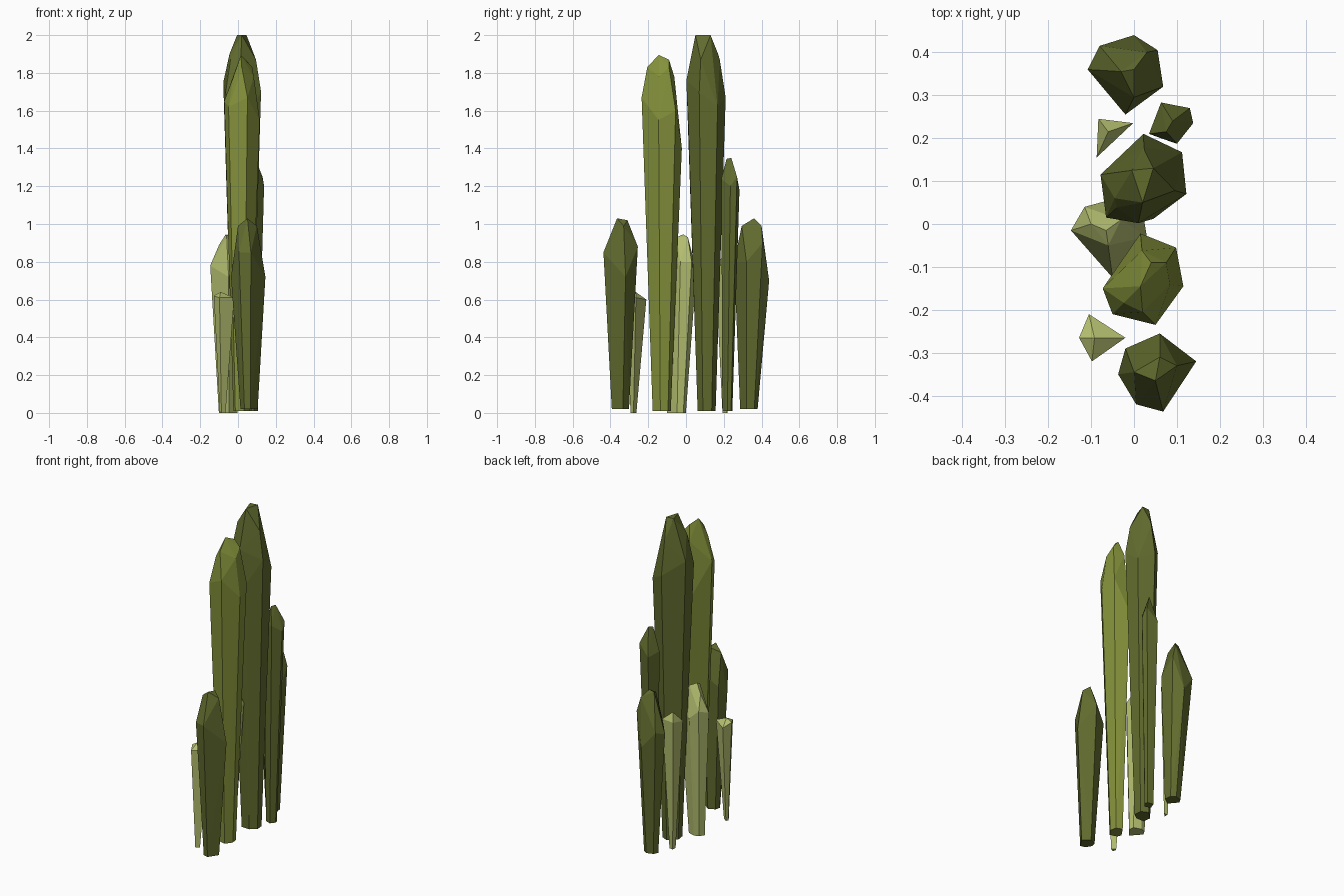
import bpy, bmesh


def material(name, srgb):
    m = bpy.data.materials.new(name)
    m.diffuse_color = [((c + 0.055) / 1.055) ** 2.4 for c in srgb] + [1]
    return m


DARK = material("dark olive", (0.38, 0.42, 0.18))
MID = material("mid olive", (0.52, 0.57, 0.23))
LIGHT = material("pale green", (0.71, 0.75, 0.44))


def stalk(name, mat, belly, base, foot, z0, crown, shoulder=None):
    """Faceted stalk: the hull of a narrow foot, a wide belly ring and a crown.
    base = foot centre, foot = foot size relative to the belly,
    shoulder = (height, scale) of an extra ring between belly and crown."""
    n = len(belly)
    cx = sum(p[0] for p in belly) / n
    cy = sum(p[1] for p in belly) / n
    pts = list(belly) + list(crown)
    pts += [(base[0] + (x - cx) * foot, base[1] + (y - cy) * foot, z0) for x, y, z in belly]
    if shoulder:
        sz, k = shoulder
        pts += [(cx + (x - cx) * k, cy + (y - cy) * k, sz) for x, y, z in belly[::2]]
    bm = bmesh.new()
    for p in pts:
        bm.verts.new(p)
    res = bmesh.ops.convex_hull(bm, input=bm.verts)
    loose = [v for v in bm.verts if not v.link_faces]
    bmesh.ops.delete(bm, geom=loose, context='VERTS')
    bmesh.ops.recalc_face_normals(bm, faces=bm.faces)
    me = bpy.data.meshes.new(name)
    bm.to_mesh(me)
    bm.free()
    me.materials.append(mat)
    bpy.context.collection.objects.link(bpy.data.objects.new(name, me))


# Two tall stalks in the middle
stalk("tallest_stalk", DARK,
      [(0.022, 0.21, 1.67), (0.112, 0.167, 1.62), (0.122, 0.07, 1.70),
       (0.045, 0.012, 1.55), (-0.065, 0.015, 1.70), (-0.078, 0.115, 1.75)],
      (0.025, 0.103), 0.48, 0.01,
      [(-0.005, 0.125, 2.0), (0.045, 0.13, 2.0), (0.02, 0.05, 2.0),
       (0.025, 0.17, 1.9), (-0.045, 0.06, 1.9), (0.01, 0.002, 1.76)], (1.87, 0.72))
stalk("second_tall_stalk", MID,
      [(0.015, -0.022, 1.40), (0.098, -0.055, 1.60), (0.115, -0.145, 1.55),
       (0.05, -0.235, 1.67), (-0.05, -0.21, 1.62), (-0.073, -0.15, 1.65)],
      (0.02, -0.132), 0.45, 0.01,
      [(0.015, -0.145, 1.895), (0.04, -0.09, 1.87), (0.02, -0.205, 1.83),
       (0.075, -0.09, 1.83)], (1.78, 0.65))

# Dark outer stalks at both ends, and the slim one
stalk("front_stalk", DARK,
      [(0.06, -0.255, 0.88), (0.145, -0.32, 0.72), (0.068, -0.437, 0.85),
       (0.005, -0.42, 0.85), (-0.037, -0.35, 0.72), (-0.02, -0.29, 0.80)],
      (0.05, -0.347), 0.5, 0.02,
      [(0.05, -0.365, 1.03), (0.06, -0.31, 1.02), (0.00, -0.345, 0.99),
       (0.10, -0.33, 0.99)])
stalk("back_stalk", DARK,
      [(-0.08, 0.415, 0.80), (0.0, 0.44, 0.70), (0.055, 0.405, 0.90),
       (0.068, 0.32, 0.80), (-0.02, 0.255, 0.80), (-0.108, 0.36, 0.78)],
      (0.0, 0.342), 0.5, 0.02,
      [(0.0, 0.36, 1.03), (-0.03, 0.355, 1.02), (0.03, 0.40, 0.99),
       (0.0, 0.295, 0.99)])
stalk("slim_stalk", DARK,
      [(0.035, 0.21, 1.20), (0.063, 0.283, 1.18), (0.13, 0.27, 1.25),
       (0.138, 0.235, 1.20), (0.10, 0.187, 1.24)],
      (0.08, 0.22), 0.55, 0.01,
      [(0.09, 0.24, 1.35), (0.075, 0.215, 1.345), (0.11, 0.25, 1.30)])

# Pale young stalks on the left side
stalk("pale_middle_stalk", LIGHT,
      [(-0.147, -0.015, 0.78), (-0.115, 0.04, 0.80), (-0.06, 0.055, 0.75),
       (0.02, 0.03, 0.80), (0.03, -0.03, 0.80), (-0.05, -0.125, 0.72)],
      (-0.05, -0.035), 0.55, 0.0,
      [(-0.065, -0.015, 0.945), (-0.06, -0.05, 0.93), (-0.03, 0.01, 0.93),
       (-0.10, 0.0, 0.89)])
stalk("pale_back_shoot", LIGHT,
      [(-0.083, 0.245, 0.80), (-0.002, 0.235, 0.80), (-0.087, 0.155, 0.78)],
      (-0.055, 0.21), 0.3, 0.0, [(-0.06, 0.215, 0.85)])
stalk("pale_front_shoot", LIGHT,
      [(-0.105, -0.21, 0.60), (-0.02, -0.265, 0.61), (-0.098, -0.32, 0.61),
       (-0.128, -0.265, 0.62)],
      (-0.085, -0.278), 0.28, 0.0, [(-0.092, -0.266, 0.64)])
